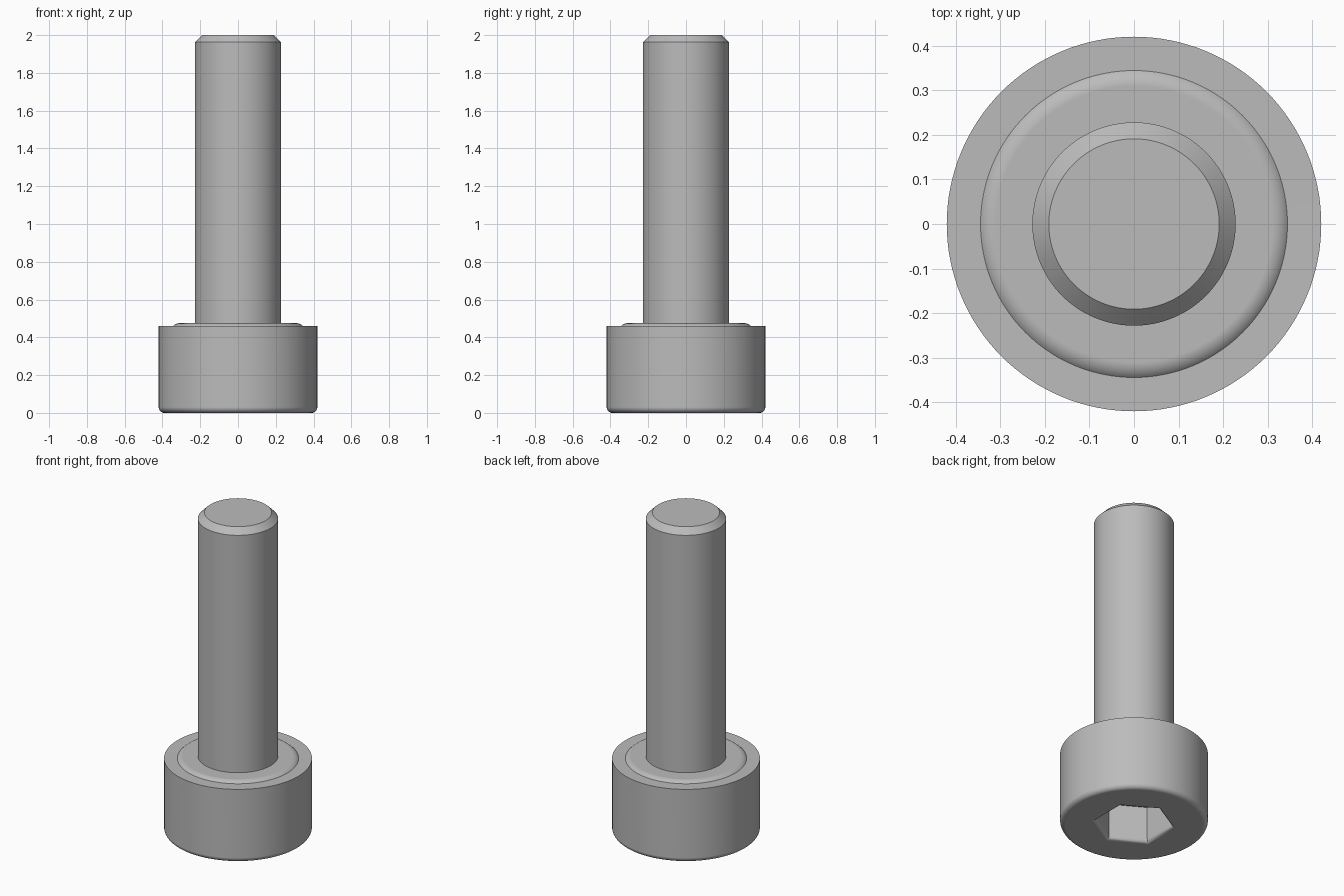
import bpy, bmesh
from math import sin, cos, pi, radians

cube = bpy.data.objects.get("Cube")
if cube:
    bpy.data.objects.remove(cube, do_unlink=True)

steel = bpy.data.materials.new("grey steel")
steel.use_nodes = True
colour = (0.50, 0.50, 0.50, 1)
steel.diffuse_color = colour
steel.node_tree.nodes["Principled BSDF"].inputs["Base Color"].default_value = colour


def arc(r, z, radius, start, end, steps=8):
    """Profile points on a circular arc centred on (r, z), angles in degrees."""
    angles = [radians(start + (end - start) * i / steps) for i in range(steps + 1)]
    return [(r + radius * cos(a), z + radius * sin(a)) for a in angles]


def lathe(name, profile, sides, turn=0.0, cap_bottom=True):
    """Revolve (radius, height) points, listed bottom to top, about z."""
    bm = bmesh.new()
    rings = []
    for r, z in profile:
        angles = [turn + 2 * pi * i / sides for i in range(sides)]
        rings.append([bm.verts.new((r * cos(a), r * sin(a), z)) for a in angles])
    for low, high in zip(rings, rings[1:]):
        for i in range(sides):
            j = (i + 1) % sides
            bm.faces.new((low[i], low[j], high[j], high[i]))
    if cap_bottom:
        bm.faces.new(rings[0][::-1])
    bm.faces.new(rings[-1])
    bmesh.ops.recalc_face_normals(bm, faces=bm.faces)
    mesh = bpy.data.meshes.new(name)
    bm.to_mesh(mesh)
    bm.free()
    mesh.materials.append(steel)
    obj = bpy.data.objects.new(name, mesh)
    bpy.context.collection.objects.link(obj)
    return obj


def smooth(obj):
    bpy.ops.object.select_all(action="DESELECT")
    obj.select_set(True)
    bpy.context.view_layer.objects.active = obj
    bpy.ops.object.shade_smooth_by_angle(angle=radians(30))
    normals = obj.modifiers.new("flat caps", "WEIGHTED_NORMAL")
    normals.keep_sharp = True


SIDES = 128
HEAD_R, HEAD_TOP, COLLAR_TOP = 0.42, 0.46, 0.475
SHANK_R = 0.228

# Head: rounded lower rim, flat shoulder and a softly domed collar
rim = arc(HEAD_R - 0.03, 0.03, 0.03, -90, 0)
collar = arc(0.31, COLLAR_TOP - 0.046, 0.046, 42, 90)
head = lathe("head", rim + [(HEAD_R, HEAD_TOP)] + collar, SIDES)

# Hex socket with a rounded mouth, cut up into the head
mouth = arc(0.243, 0.023, 0.023, 270, 180, 5)
socket = lathe("socket_cutter", [(0.243, -0.05)] + mouth + [(0.22, 0.23)], 6, turn=pi / 6)
socket.hide_render = True
cut = head.modifiers.new("socket", "BOOLEAN")
cut.operation = "DIFFERENCE"
cut.solver = "EXACT"
cut.object = socket
bpy.context.view_layer.objects.active = head
bpy.ops.object.modifier_apply(modifier=cut.name)
bpy.data.objects.remove(socket, do_unlink=True)
smooth(head)

# Shank with a chamfered tip
shank = lathe("shank", [(SHANK_R, COLLAR_TOP), (SHANK_R, 1.963), (0.191, 2.0)],
              SIDES, cap_bottom=False)
smooth(shank)
